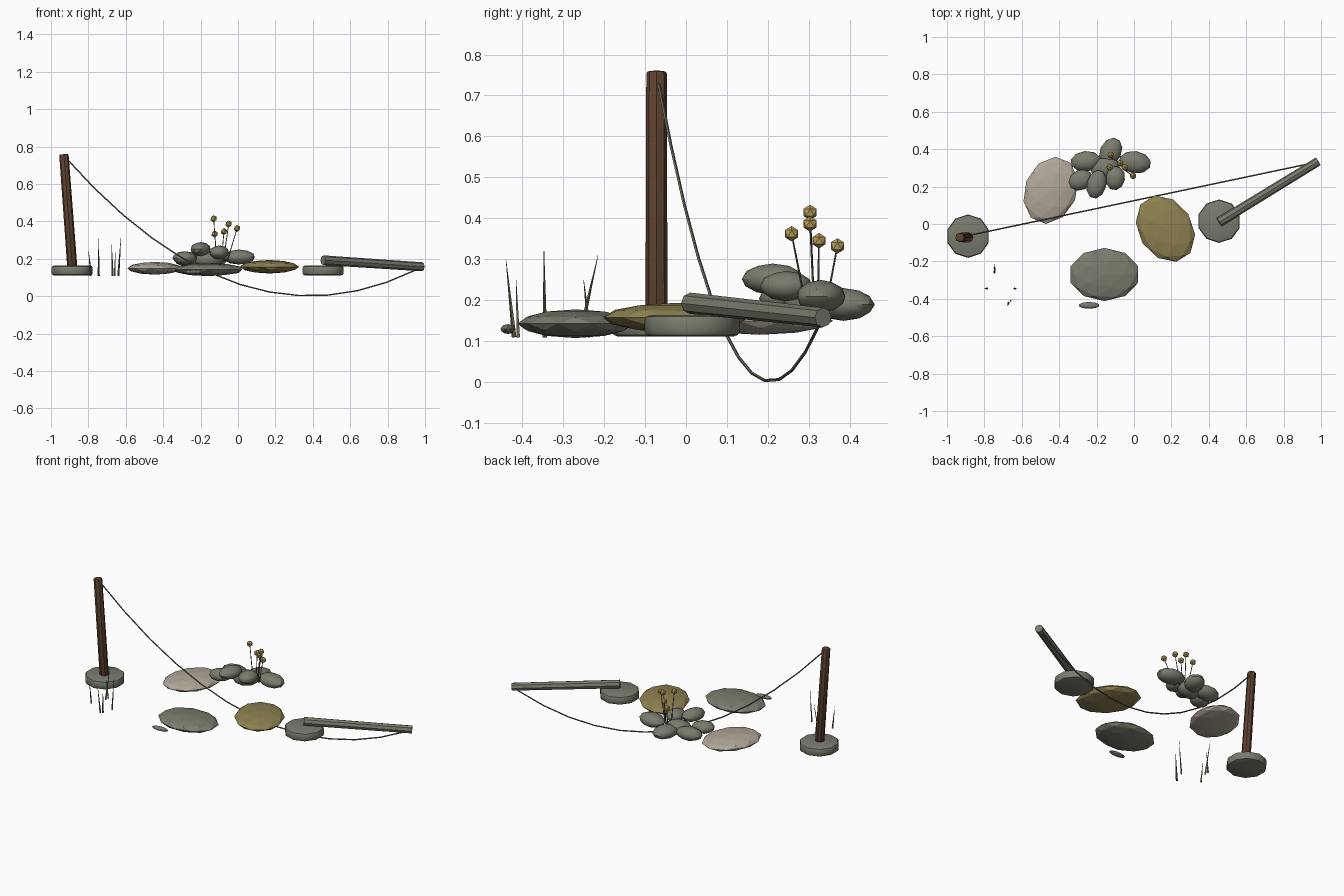
import bpy
import bmesh
import math
from mathutils import Matrix, Vector

cube = bpy.data.objects.get("Cube")
if cube:
    bpy.data.objects.remove(cube, do_unlink=True)


def material(name, *rgb):
    """Flat material from 0-255 display values, stored as linear."""
    linear = [((c / 255 + 0.055) / 1.055) ** 2.4 for c in rgb]
    mat = bpy.data.materials.new(name)
    mat.use_nodes = True
    mat.diffuse_color = (*linear, 1)
    mat.node_tree.nodes["Principled BSDF"].inputs["Base Color"].default_value = (*linear, 1)
    return mat


STONE = material("grey green stone", 120, 124, 108)
PALE = material("pale stone", 176, 167, 152)
OCHRE = material("ochre stone", 142, 129, 80)
WOOD = material("brown wood", 94, 66, 46)
BUD = material("yellow bud", 186, 161, 86)
REED = material("dry reed", 108, 98, 74)
ROPE = material("grey rope", 108, 110, 95)


def finish(name, bm, mat, angle=None):
    mesh = bpy.data.meshes.new(name)
    bm.normal_update()
    bm.to_mesh(mesh)
    bm.free()
    mesh.materials.append(mat)
    obj = bpy.data.objects.new(name, mesh)
    bpy.context.collection.objects.link(obj)
    if angle:
        bpy.ops.object.select_all(action="DESELECT")
        obj.select_set(True)
        bpy.context.view_layer.objects.active = obj
        bpy.ops.object.shade_smooth_by_angle(angle=math.radians(angle))
    return obj


def rock(name, centre, size, turn, mat, detail=2, angle=None):
    """Squashed ball with half-sizes, turned about z in degrees."""
    bm = bmesh.new()
    bmesh.ops.create_icosphere(bm, subdivisions=detail, radius=1)
    move = (Matrix.Translation(centre) @ Matrix.Rotation(math.radians(turn), 4, "Z")
            @ Matrix.Diagonal((*size, 1)))
    bmesh.ops.transform(bm, matrix=move, verts=bm.verts)
    return finish(name, bm, mat, angle)


def add_rod(bm, start, end, r1, r2, sides):
    start, end = Vector(start), Vector(end)
    axis = end - start
    move = Matrix.Translation((start + end) / 2) @ axis.to_track_quat("Z", "Y").to_matrix().to_4x4()
    bmesh.ops.create_cone(bm, cap_ends=True, segments=sides, radius1=r1, radius2=r2,
                          depth=axis.length, matrix=move)


def rod(name, start, end, r1, r2, sides, mat, bevel=0):
    bm = bmesh.new()
    add_rod(bm, start, end, r1, r2, sides)
    if bevel:
        rims = [e for e in bm.edges if any(len(f.verts) == sides for f in e.link_faces)]
        bmesh.ops.bevel(bm, geom=rims, offset=bevel, segments=2, affect="EDGES", profile=0.5)
    return finish(name, bm, mat, 35 if bevel else None)


# Footing stones
for side, x, y in (("right", -0.887, -0.065), ("left", 0.455, 0.015)):
    rod(f"{side}_footing_stone", (x, y, 0.122), (x, y, 0.174), 0.116, 0.116, 10, STONE, 0.013)

# Leaning post and fallen post
rod("leaning_post", (-0.885, -0.072, 0.15), (-0.931, -0.072, 0.77), 0.027, 0.025, 8, WOOD, 0.006)
rod("fallen_post", (0.455, 0.01, 0.203), (0.985, 0.335, 0.168), 0.026, 0.024, 8, STONE)

# Sagging rope made of straight lengths
start, end = Vector((-0.925, -0.07, 0.755)), Vector((0.95, 0.325, 0.15))
points = []
for i in range(13):
    t = i / 12
    points.append(start.lerp(end, t) - Vector((0, 0, 1.52 * t * (1 - t))))
bm = bmesh.new()
for a, b in zip(points, points[1:]):
    add_rod(bm, a, b, 0.004, 0.004, 5)
finish("sagging_rope", bm, ROPE)

# Flat slabs
rock("pale_slab", (-0.445, 0.18, 0.16), (0.185, 0.14, 0.034), 68, PALE)
rock("grey_slab", (-0.158, -0.27, 0.153), (0.19, 0.142, 0.035), 0, STONE)
rock("ochre_slab", (0.168, -0.025, 0.168), (0.19, 0.145, 0.036), -58, OCHRE)
rock("small_chip", (-0.24, -0.435, 0.14), (0.056, 0.018, 0.012), 0, STONE)

# Pebble pile: centre, half-sizes, turn
pebbles = (
    ((0.005, 0.33, 0.22), (0.087, 0.06, 0.04), -8),
    ((-0.125, 0.385, 0.2), (0.08, 0.058, 0.04), 65),
    ((-0.258, 0.335, 0.205), (0.082, 0.055, 0.04), 5),
    ((-0.285, 0.235, 0.215), (0.068, 0.054, 0.036), 25),
    ((-0.2, 0.212, 0.262), (0.078, 0.053, 0.038), 75),
    ((-0.1, 0.245, 0.245), (0.065, 0.052, 0.037), 80),
    ((-0.155, 0.3, 0.205), (0.08, 0.06, 0.045), 20),
)
for i, (centre, size, turn) in enumerate(pebbles):
    rock(f"pebble_{i + 1}", centre, size, turn, STONE, 2, 30)

# Budding flowers
buds = ((-0.005, 0.258, 0.373), (-0.05, 0.303, 0.397), (-0.075, 0.325, 0.356),
        (-0.125, 0.37, 0.343), (-0.13, 0.303, 0.425))
for i, bud in enumerate(buds):
    base = Vector(bud).lerp(Vector((-0.1, 0.32, 0)), 0.55)
    base.z = 0.2
    rod(f"flower_stem_{i + 1}", base, bud, 0.003, 0.002, 5, REED)
    rock(f"flower_bud_{i + 1}", bud, (0.019, 0.019, 0.019), 0, BUD, 1)

# Reeds: base x, base y, tip x, tip y, tip z
reeds = ((-0.785, -0.345, -0.8, -0.345, 0.26), (-0.745, -0.26, -0.745, -0.215, 0.32),
         (-0.745, -0.235, -0.747, -0.25, 0.26), (-0.64, -0.345, -0.625, -0.347, 0.335),
         (-0.66, -0.41, -0.655, -0.415, 0.26), (-0.67, -0.42, -0.677, -0.44, 0.31))
for i, (x, y, tip_x, tip_y, tip_z) in enumerate(reeds):
    rod(f"reed_{i + 1}", (x, y, 0.12), (tip_x, tip_y, tip_z), 0.006, 0.0005, 4, REED)

# Settle the lowest point of the rope on the ground
lowest = min((o.matrix_world @ v.co).z for o in bpy.data.objects if o.type == "MESH" for v in o.data.vertices)
for obj in bpy.data.objects:
    if obj.type == "MESH":
        obj.location.z -= lowest
